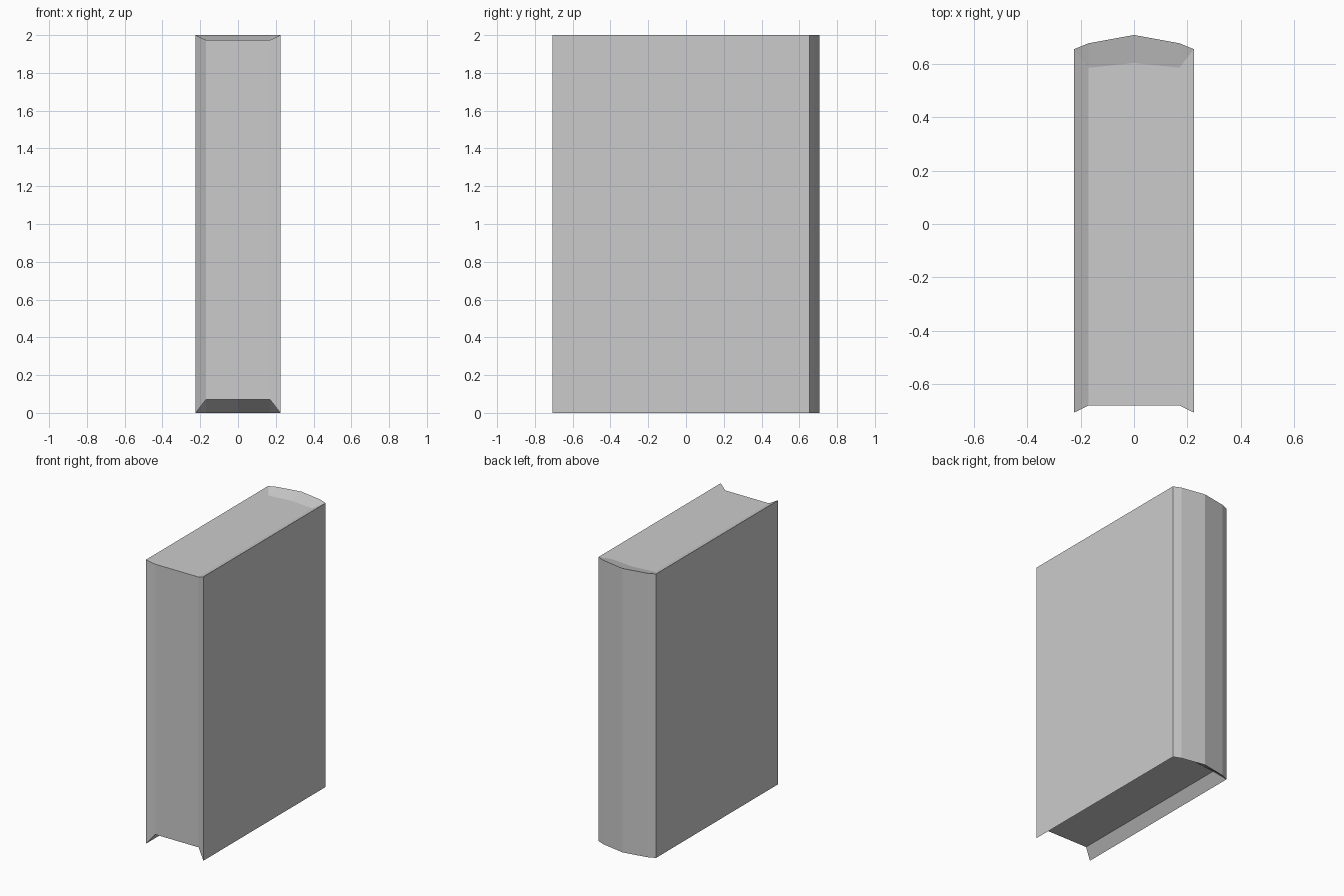
import bpy
import bmesh

cube = bpy.data.objects.get("Cube")
if cube:
    bpy.data.objects.remove(cube)

grey = bpy.data.materials.new("plain grey")
grey.use_nodes = True
colour = (0.6, 0.6, 0.6, 1)
grey.diffuse_color = colour
grey.node_tree.nodes["Principled BSDF"].inputs["Base Color"].default_value = colour

HEIGHT, PAGE_LOW, PAGE_HIGH = 2.0, 0.07, 1.974


def mirrored(half):
    """Plan outline from its right half, running left front, back, right front."""
    return [(-x, y) for x, y in half if x] + half[::-1]


# Plan outlines: right half from the front corner to the middle of the spine
def plan(half):
    left = [(-x, y) for x, y in half]
    right = [(x, y) for x, y in reversed(half) if x]
    return left + right


COVER = plan([(0.224, -0.706), (0.224, 0.655), (0.17, 0.677), (0, 0.708)])
PAGES = plan([(0.17, -0.68), (0.17, 0.585), (0, 0.603)])
# Page corner that each cover corner slopes down to
LINK = [0, 1, 1, 2, 3, 3, 4]


def make_object(name, bm):
    bmesh.ops.remove_doubles(bm, verts=bm.verts, dist=0.0001)
    mesh = bpy.data.meshes.new(name)
    bm.to_mesh(mesh)
    bm.free()
    mesh.materials.append(grey)
    bpy.context.collection.objects.link(bpy.data.objects.new(name, mesh))


def add_face(bm, points):
    bm.faces.new([bm.verts.new(p) for p in points])


def wall(bm, a, b, low, high):
    add_face(bm, [(*b, low), (*a, low), (*a, high), (*b, high)])


# Cover: two boards and the faceted rounded spine
bm = bmesh.new()
for a, b in zip(COVER, COVER[1:]):
    wall(bm, a, b, 0, HEIGHT)
make_object("cover", bm)

# Page block: recessed top, bottom and fore edge
bm = bmesh.new()
add_face(bm, [(*p, PAGE_HIGH) for p in reversed(PAGES)])
add_face(bm, [(*p, PAGE_LOW) for p in PAGES])
wall(bm, PAGES[-1], PAGES[0], PAGE_LOW, PAGE_HIGH)
make_object("page_block", bm)

# Sloped rims joining the pages to the cover edges
bm = bmesh.new()
for rim, inner, flip in ((HEIGHT, PAGE_HIGH, False), (0, PAGE_LOW, True)):
    for i in range(len(COVER) - 1):
        points = [(*COVER[i + 1], rim), (*COVER[i], rim), (*PAGES[LINK[i]], inner)]
        if LINK[i] != LINK[i + 1]:
            points.append((*PAGES[LINK[i + 1]], inner))
        add_face(bm, points[::-1] if flip else points)
for end, sign in ((0, 1), (-1, -1)):
    c, p = COVER[end], PAGES[end]
    points = [(*c, 0), (*p, PAGE_LOW), (*p, PAGE_HIGH), (*c, HEIGHT)]
    add_face(bm, points[::sign])
make_object("inner_rim", bm)
